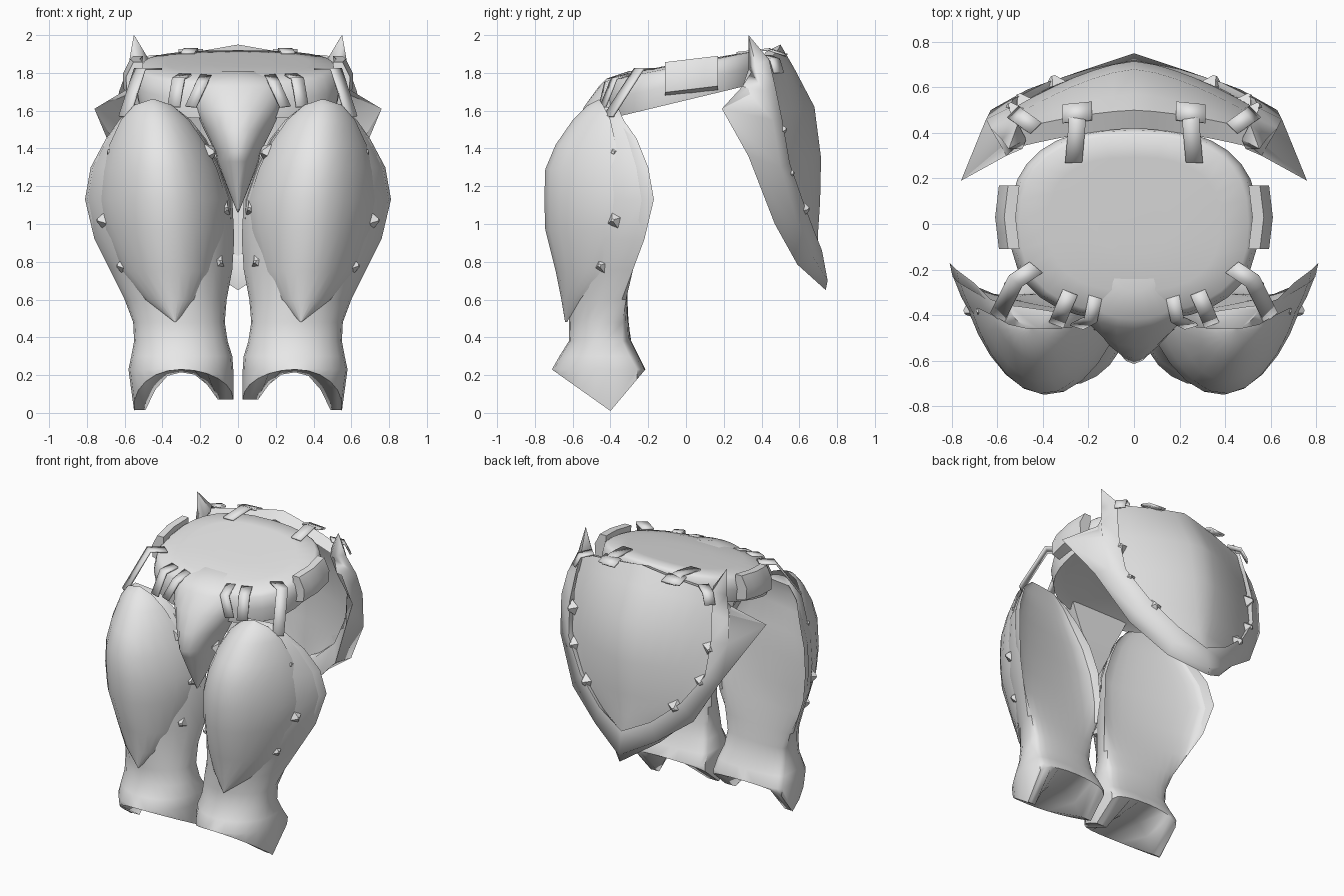
import bpy, bmesh, math
from mathutils import Vector

if "Cube" in bpy.data.objects:
    bpy.data.objects.remove(bpy.data.objects["Cube"])

grey = bpy.data.materials.new("light_grey_armour")
grey.diffuse_color = (0.8, 0.8, 0.8, 1)
grey.use_nodes = True
grey.node_tree.nodes["Principled BSDF"].inputs["Base Color"].default_value = grey.diffuse_color


def finish(name, bm, mirror=True, thick=0, angle=40):
    """Turn a bmesh into a smooth-shaded object, optionally mirrored and thickened."""
    bmesh.ops.remove_doubles(bm, verts=bm.verts, dist=0.0005)
    bmesh.ops.recalc_face_normals(bm, faces=bm.faces)
    me = bpy.data.meshes.new(name)
    bm.to_mesh(me)
    bm.free()
    me.materials.append(grey)
    ob = bpy.data.objects.new(name, me)
    bpy.context.collection.objects.link(ob)
    if thick:
        m = ob.modifiers.new("thickness", 'SOLIDIFY')
        m.thickness, m.offset = thick, 0
    if mirror:
        m = ob.modifiers.new("mirror", 'MIRROR')
        m.merge_threshold = 0.001
    for p in me.polygons:
        p.use_smooth = True
    me.set_sharp_from_angle(angle=math.radians(angle))
    return ob


def skin(rows, closed=False, caps=False):
    """Bridge a list of equally long point rows; returns the bmesh and its vertex rows."""
    bm = bmesh.new()
    vs = [[bm.verts.new(p) for p in r] for r in rows]
    n = len(rows[0])
    for a, b in zip(vs, vs[1:]):
        for i in range(n if closed else n - 1):
            j = (i + 1) % n
            bm.faces.new((a[i], a[j], b[j], b[i]))
    if caps:
        bm.faces.new(vs[0])
        bm.faces.new(vs[-1])
    return bm, vs


def loft(name, rows, closed=False, caps=False, **kw):
    return finish(name, skin(rows, closed, caps)[0], **kw)


def arc(z, x_in, x_out, y_in, y_out, y_front, power=1.6, n=12):
    """Curved half section from the outer to the inner edge, bulging to y_front."""
    row = []
    for i in range(n + 1):
        t = math.pi * i / n
        k = (1 - math.cos(t)) / 2
        base = y_out + (y_in - y_out) * k
        bulge = max(math.sin(t), 0) ** power
        row.append((x_out + (x_in - x_out) * k,
                    base + (y_front - (y_in + y_out) / 2) * bulge, z))
    return row


def leg_section(z, x_in, x_out, y_in, y_out, y_front, y_back, p_front, p_back):
    """Closed section: rounded front, flatter rear between the two side edges."""
    front = arc(z, x_in, x_out, y_in, y_out, y_front, p_front)
    back = arc(z, x_in, x_out, y_in, y_out, y_back, p_back)
    return front + back[-2:0:-1]


def strap(name, pts, side, width):
    s = Vector(side).normalized() * width / 2
    loft(name, [[Vector(p) - s, Vector(p) + s] for p in pts], thick=0.012, angle=25)


# Leg backing: flanged thigh running down into a flared knee cuff
rows = [leg_section(*r) for r in (
    (1.62, .34, .55, -.39, -.36, -.46, -.37, 1.3, .45),
    (1.55, .25, .63, -.38, -.33, -.53, -.39, 1.5, .45),
    (1.45, .17, .70, -.36, -.26, -.59, -.39, 1.5, .45),
    (1.30, .09, .78, -.33, -.20, -.64, -.37, 1.5, .45),
    (1.13, .03, .81, -.32, -.17, -.65, -.355, 1.5, .45),
    (.92, .02, .76, -.31, -.22, -.66, -.35, 1.5, .45),
    (.76, .03, .68, -.33, -.28, -.64, -.335, 1.4, .45),
    (.60, .06, .60, -.37, -.34, -.62, -.315, 1.2, .4),
    (.48, .07, .555, -.42, -.40, -.62, -.305, 1.0, .35),
    (.38, .055, .55, -.43, -.43, -.62, -.29, 1.0, .3),
    (.30, .03, .565, -.42, -.42, -.67, -.25, 1.0, .25),
    (.23, .025, .58, -.40, -.40, -.71, -.215, 1.0, .2))]
# Cuff rim drops to points at both sides
rim = []
for x, y, z in rows[-1]:
    near = 1 - min(1, abs(y + .40) / (.31 if y < -.40 else .185))
    rim.append((x - .03 * (x > .3) * near, y, z - near * (.22 if x > .3 else .16)))
rows.append(rim)
bm, vs = skin(rows, closed=True)
bm.faces.new(vs[0])
# Arched underside of the cuff
last = vs[-1]
mid = []
for i in range(13):
    x = last[i].co.x
    k = abs(x - .30) / .26
    mid.append(bm.verts.new((x, -.40, .215 - (.20 if x > .3 else .145) * min(1, k / .72) ** 2.5)))
mid[0], mid[12] = last[0], last[12]
for i in range(12):
    for a, b in ((last[i], last[i + 1]), (last[-i % 24], last[-(i + 1) % 24])):
        ring_pts = list(dict.fromkeys((a, b, mid[i + 1], mid[i])))
        if len(ring_pts) > 2:
            bm.faces.new(ring_pts)
finish("leg_backing", bm, angle=50)

# Thigh: raised front plate
loft("thigh_plate", [arc(*r) for r in (
    (1.66, .44, .46, -.46, -.46, -.46), (1.63, .35, .55, -.46, -.44, -.52),
    (1.55, .26, .62, -.45, -.40, -.60), (1.42, .17, .68, -.43, -.37, -.69),
    (1.29, .11, .715, -.42, -.36, -.745), (1.13, .06, .73, -.41, -.36, -.75),
    (.97, .07, .70, -.43, -.39, -.745), (.75, .13, .61, -.50, -.45, -.69),
    (.60, .22, .49, -.58, -.56, -.66), (.48, .33, .335, -.63, -.63, -.64))])


# Waist: tilted belt with a closed top and a recessed underside
def ring(scale, base, slope, n=32):
    row = []
    for i in range(n):
        a = 2 * math.pi * i / n
        c, s = math.cos(a), math.sin(a)
        x = .54 * scale * math.copysign(abs(c) ** .8, c)
        y = .42 * scale * math.copysign(abs(s) ** .8, s)
        row.append((x, y, base + slope * y))
    return row


loft("waist_belt", [ring(.3, 1.855, .17), ring(.7, 1.852, .18), ring(.93, 1.842, .2),
                    ring(.98, 1.82, .2), ring(1.01, 1.75, .22),
                    ring(.98, 1.655, .24), ring(.85, 1.67, .22)],
     closed=True, caps=True, mirror=False, angle=70)

# Front guard: keeled shield hanging from the belt
keel = []
for z, w, edge, front in ((1.81, .10, -.20, -.30), (1.77, .22, -.30, -.42), (1.73, .25, -.34, -.46),
                          (1.62, .235, -.34, -.54), (1.50, .18, -.35, -.59), (1.38, .12, -.36, -.615),
                          (1.33, .11, -.37, -.59), (1.20, .06, -.40, -.53), (1.06, .003, -.45, -.46)):
    keel.append([(w * math.cos(a), edge + (front - edge) * math.sin(a) ** 1.2, z)
                 for a in [math.pi * i / 10 for i in range(11)]])
loft("front_guard", keel, closed=True, caps=True, mirror=False, angle=50)

# Rear skirt: domed plate starting at the back of the belt
dome = []
for z, w, edge, mid_y, lift in ((1.83, .50, .34, .42, .08), (1.86, .51, .42, .50, .09),
                                (1.78, .53, .43, .57, .05), (1.60, .55, .46, .68, .02),
                                (1.35, .53, .51, .715, 0), (1.12, .41, .58, .71, 0),
                                (.97, .24, .64, .70, 0), (.83, .0, .70, .70, 0)):
    dome.append([(w * t, mid_y + (edge - mid_y) * abs(t) ** 1.5, z + lift * (1 - abs(t)))
                 for t in [i / 6 - 1 for i in range(13)]])
loft("rear_plate", dome, mirror=False, angle=60)

# Rear skirt: frame from horn, past the side wing, to the bottom point
frame = []
for f, o, p in (((.55, .33, 2.0), (.552, .331, 1.999), (.549, .332, 1.999)),
                ((.49, .33, 1.82), (.58, .37, 1.84), (.51, .44, 1.87)),
                ((.56, .30, 1.73), (.63, .42, 1.70), (.53, .47, 1.74)),
                ((.76, .19, 1.61), (.65, .46, 1.55), (.55, .51, 1.55)),
                ((.61, .33, 1.36), (.63, .50, 1.30), (.53, .55, 1.32)),
                ((.43, .47, 1.00), (.47, .59, 1.00), (.39, .62, 1.12)),
                ((.21, .59, .785), (.24, .67, .83), (.20, .68, .96)),
                ((0, .74, .65), (0, .75, .70), (0, .72, .86))):
    inner = Vector(p) + (Vector(f) - Vector(p)) * .35 + Vector((-.03, -.03, .02))
    if f[2] > 1.95:
        inner = Vector(f)
    if f[0] == 0:
        inner.x = 0
    frame.append([f, o, p, inner])
loft("rear_frame", frame, closed=True, angle=90)

# Side loops on the belt
loft("side_loop", [[(x - abs(y - .03) * .12, y, z + .12 * y) for x, z in
                    ((.52, 1.87), (.57, 1.87), (.61, 1.79), (.605, 1.71), (.53, 1.69))]
                   for y in (-.11, -.04, .03, .10, .17)], closed=True, caps=True)

# Straps linking belt, thighs and rear skirt
strap("outer_strap", [(.43, -.19, 1.82), (.52, -.25, 1.82), (.60, -.41, 1.57)], (.6, .5, 0), .075)
strap("middle_strap", [(.28, -.30, 1.79), (.315, -.38, 1.77), (.34, -.44, 1.62)], (1, .4, 0), .07)
strap("inner_strap", [(.17, -.32, 1.785), (.19, -.42, 1.75), (.25, -.45, 1.62)], (1, .3, .1), .06)
strap("rear_strap", [(.265, .27, 1.905), (.25, .44, 1.925), (.25, .53, 1.89)], (1, -.05, 0), .075)
strap("rear_strap_bar", [(.25, .45, 1.92), (.25, .53, 1.895)], (1, -.1, 0), .13)
strap("side_rear_strap", [(.43, .42, 1.89), (.50, .47, 1.87), (.53, .49, 1.80)], (.6, -.6, 0), .07)


# Pointed clasps along the plate rims
def clasps(name, spots):
    bm = bmesh.new()
    for p, d in spots:
        rot = Vector((0, 0, 1)).rotation_difference(Vector(d)).to_matrix().to_4x4()
        rot.translation = Vector(p)
        bmesh.ops.create_cone(bm, cap_ends=True, segments=4, radius1=.055,
                              radius2=.01, depth=.045, matrix=rot)
    finish(name, bm)


clasps("thigh_clasps", [((.67, -.38, 1.38), (1, -.3, 0)), ((.725, -.38, 1.02), (1, -.4, 0)),
                        ((.62, -.45, .78), (1, -.4, 0)), ((.14, -.45, 1.38), (-.8, -.6, 0)),
                        ((.07, -.43, 1.08), (-.5, -.8, 0)), ((.10, -.49, .80), (-.5, -.8, 0))])
clasps("rear_clasps", [((.54, .51, 1.50), (.4, 1, 0)), ((.50, .55, 1.27), (.4, 1, 0)),
                       ((.35, .63, 1.08), (.3, 1, 0))])
